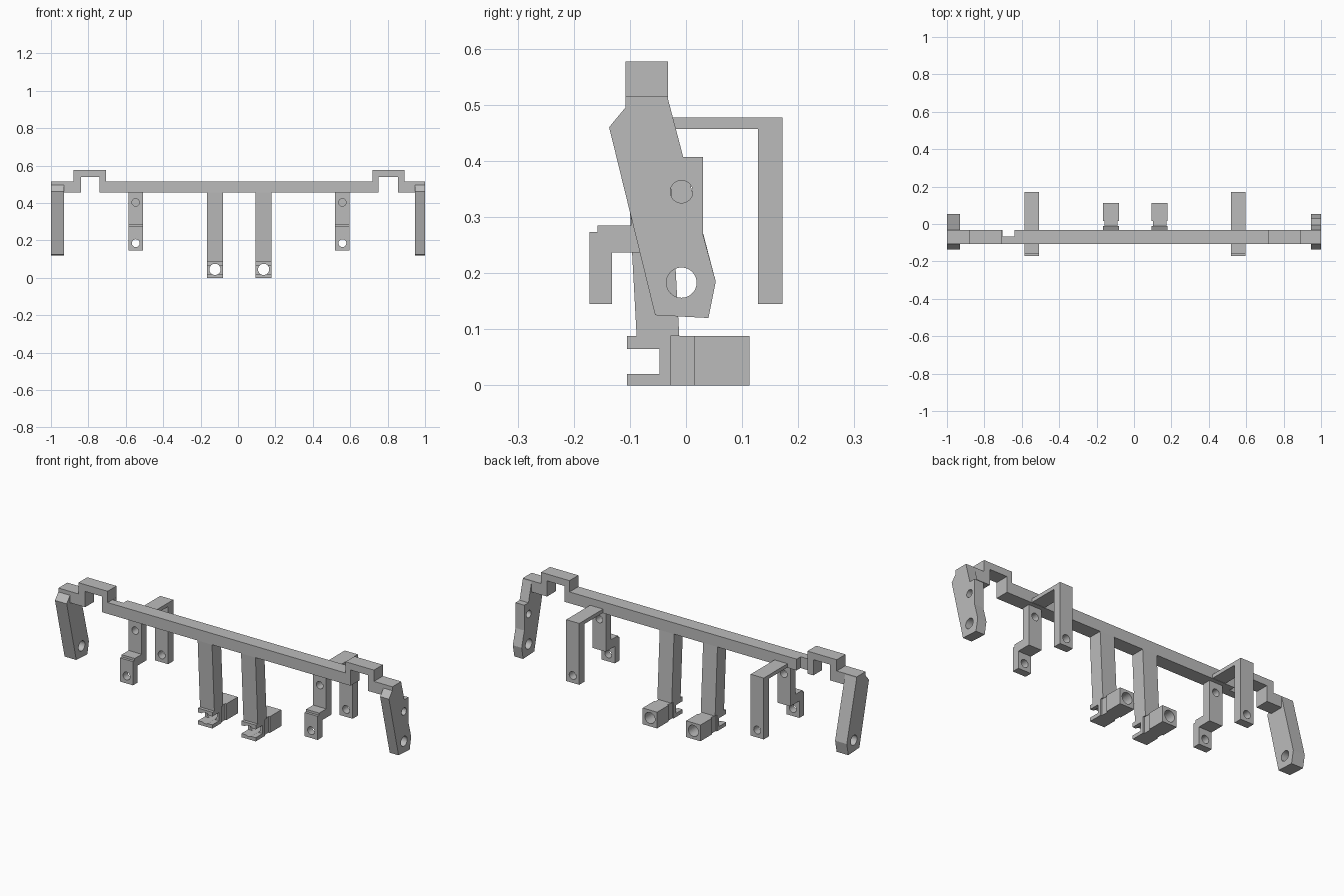
import bpy
import bmesh
from math import pi
from mathutils import Matrix

if "Cube" in bpy.data.objects:
    bpy.data.objects.remove(bpy.data.objects["Cube"], do_unlink=True)

grey = bpy.data.materials.new("plain grey")
grey.use_nodes = True
GREY = (0.5, 0.5, 0.5, 1)
grey.diffuse_color = GREY
grey.node_tree.nodes["Principled BSDF"].inputs["Base Color"].default_value = GREY


def make(name, bm):
    bmesh.ops.recalc_face_normals(bm, faces=bm.faces)
    mesh = bpy.data.meshes.new(name)
    bm.to_mesh(mesh)
    bm.free()
    mesh.materials.append(grey)
    obj = bpy.data.objects.new(name, mesh)
    bpy.context.collection.objects.link(obj)
    return obj


def extrude(name, pts, axis, a, b):
    """Extrude a flat outline along axis x (points y,z) or y (points x,z)."""
    bm = bmesh.new()
    place = (lambda p: (a, *p)) if axis == "x" else (lambda p: (p[0], a, p[1]))
    face = bm.faces.new([bm.verts.new(place(p)) for p in pts])
    res = bmesh.ops.extrude_face_region(bm, geom=[face])
    verts = [g for g in res["geom"] if isinstance(g, bmesh.types.BMVert)]
    move = (b - a, 0, 0) if axis == "x" else (0, b - a, 0)
    bmesh.ops.translate(bm, verts=verts, vec=move)
    return make(name, bm)


def box(name, x0, x1, y0, y1, z0, z1):
    return extrude(name, [(y0, z0), (y1, z0), (y1, z1), (y0, z1)], "x", x0, x1)


def cut(obj, cutter):
    mod = obj.modifiers.new("cut", "BOOLEAN")
    mod.operation = "DIFFERENCE"
    mod.solver = "EXACT"
    mod.object = cutter
    bpy.context.view_layer.objects.active = obj
    bpy.ops.object.modifier_apply(modifier=mod.name)
    bpy.data.objects.remove(cutter, do_unlink=True)


def drill(obj, axis, center, radius, depth=0.6):
    bm = bmesh.new()
    rot = Matrix.Rotation(pi / 2, 4, "Y" if axis == "x" else "X")
    bmesh.ops.create_cone(bm, cap_ends=True, segments=32, radius1=radius,
                          radius2=radius, depth=depth,
                          matrix=Matrix.Translation(center) @ rot)
    cut(obj, make("drill", bm))


# Crossbar with a raised step near each end
LOW, TOP = 0.455, 0.516
UNDER, CREST = 0.54, 0.577
outline = [(-1, LOW), (-0.84, LOW), (-0.84, UNDER), (-0.74, UNDER), (-0.74, LOW),
           (0.75, LOW), (0.75, UNDER), (0.855, UNDER), (0.855, LOW), (1, LOW),
           (1, TOP), (0.89, TOP), (0.89, CREST), (0.72, CREST), (0.72, TOP),
           (-0.705, TOP), (-0.705, CREST), (-0.88, CREST), (-0.88, TOP), (-1, TOP)]
bar = extrude("crossbar", outline, "y", -0.108, -0.032)
cut(bar, box("notch", -0.704, -0.64, -0.066, 0, 0.4, 0.53))

# End legs: the left one has a stepped back edge and a second hole
front_edge = [(-0.032, 0.51), (-0.108, 0.495), (-0.137, 0.46), (-0.055, 0.125),
              (0.04, 0.12), (0.053, 0.185)]
left_leg = extrude("left_end_leg", front_edge + [(0.03, 0.27), (0.03, 0.407),
                   (-0.005, 0.407)], "x", 0.947, 1)
right_leg = extrude("right_end_leg", front_edge, "x", -1, -0.93)
for leg, x in ((left_leg, 1), (right_leg, -1)):
    drill(leg, "x", (x, -0.008, 0.183), 0.027)
drill(left_leg, "x", (1, -0.008, 0.345), 0.02)

# Front Z-shaped tabs and rear hooks
for side, x in (("right", -0.547), ("left", 0.558)):
    x0, x1 = x - 0.039, x + 0.039
    tab = extrude(side + "_front_tab",
                  [(-0.098, LOW), (-0.098, 0.285), (-0.158, 0.285), (-0.158, 0.273),
                   (-0.172, 0.273), (-0.172, 0.145), (-0.132, 0.145),
                   (-0.132, 0.237), (-0.055, 0.237), (-0.055, LOW)], "x", x0, x1)
    hook = extrude(side + "_rear_hook",
                   [(-0.034, 0.457), (0.128, 0.457), (0.128, 0.145),
                    (0.172, 0.145), (0.172, 0.477), (-0.034, 0.477)], "x", x0, x1)
    drill(tab, "y", (x, -0.1, 0.403), 0.02)
    for part in (tab, hook):
        drill(part, "y", (x, 0, 0.185), 0.021)

# Centre posts with a bored foot and a split clip at the front
for side, x in (("right", -0.123), ("left", 0.137)):
    x0, x1 = x - 0.043, x + 0.043
    extrude(side + "_centre_post", [(-0.108, LOW), (-0.088, 0.088),
            (-0.012, 0.088), (-0.032, LOW)], "x", x0, x1)
    clip = extrude(side + "_foot_clip",
                   [(-0.105, 0), (-0.028, 0), (-0.028, 0.088), (-0.105, 0.088),
                    (-0.105, 0.065), (-0.047, 0.065), (-0.047, 0.02),
                    (-0.105, 0.02)], "x", x0, x1)
    neck = box(side + "_foot_neck", x - 0.036, x + 0.036, -0.028, 0.015, 0, 0.088)
    block = box(side + "_foot_block", x0, x1, 0.015, 0.113, 0, 0.088)
    for part in (clip, neck, block):
        drill(part, "y", (x, 0, 0.045), 0.03)
